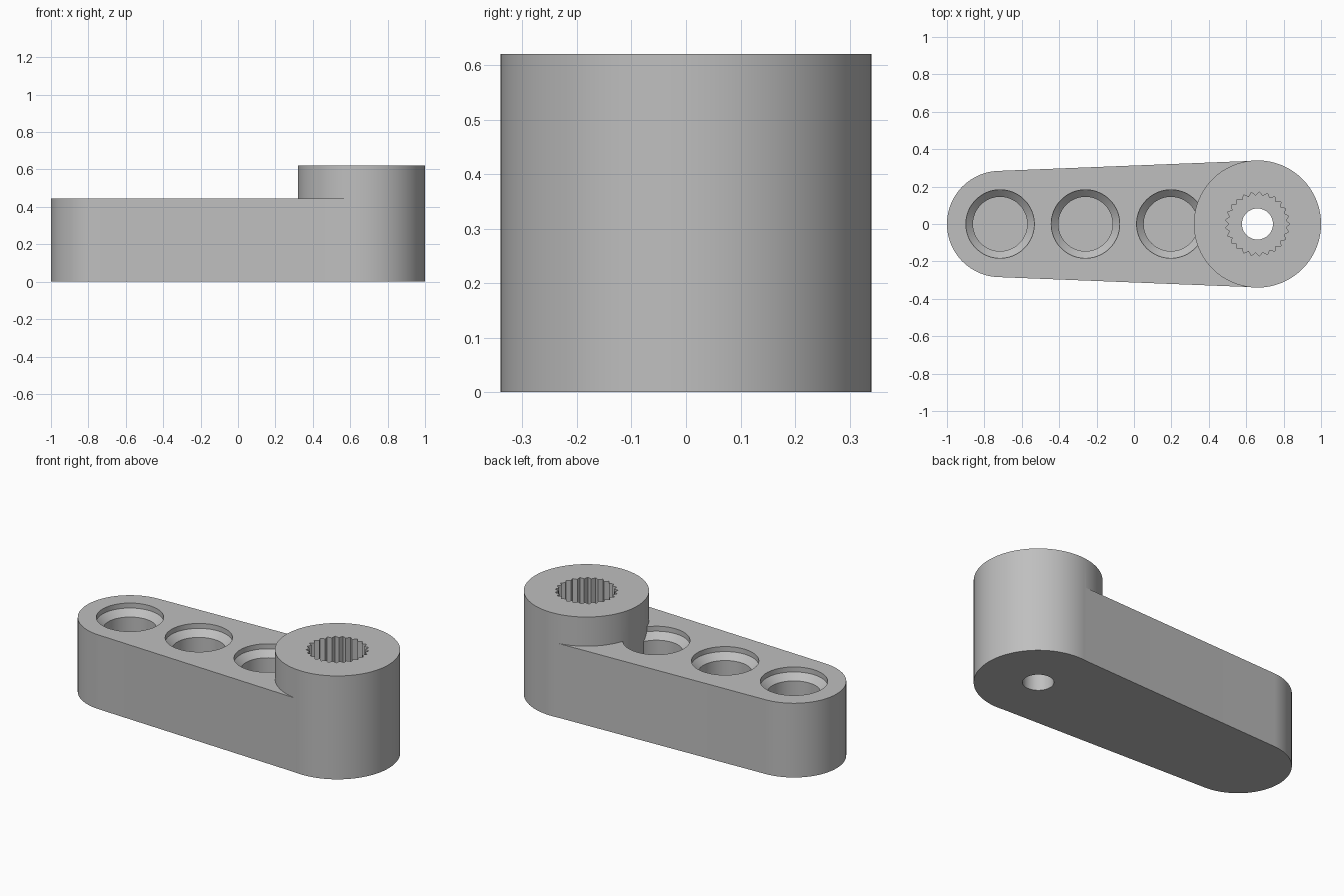
import bpy, bmesh, math

if "Cube" in bpy.data.objects:
    bpy.data.objects.remove(bpy.data.objects["Cube"])

ARM_H, BOSS_H = 0.445, 0.62
BOSS_X, BOSS_R = 0.66, 0.34
END_X, END_R = -0.716, 0.284

grey = bpy.data.materials.new("plain grey")
grey.diffuse_color = (0.52, 0.52, 0.52, 1)
grey.use_nodes = True
grey.node_tree.nodes["Principled BSDF"].inputs["Base Color"].default_value = grey.diffuse_color


def circle(x, r, n=96):
    return [(x + r * math.cos(2 * math.pi * i / n), r * math.sin(2 * math.pi * i / n))
            for i in range(n)]


def loft(name, sections):
    """Solid from a stack of (outline, z) sections with equal point counts."""
    bm = bmesh.new()
    rings = [[bm.verts.new((x, y, z)) for x, y in pts] for pts, z in sections]
    n = len(rings[0])
    bm.faces.new(rings[0][::-1])
    bm.faces.new(rings[-1])
    for a, b in zip(rings, rings[1:]):
        for i in range(n):
            j = (i + 1) % n
            bm.faces.new((a[i], a[j], b[j], b[i]))
    bmesh.ops.recalc_face_normals(bm, faces=bm.faces)
    mesh = bpy.data.meshes.new(name)
    bm.to_mesh(mesh)
    bm.free()
    mesh.materials.append(grey)
    ob = bpy.data.objects.new(name, mesh)
    bpy.context.collection.objects.link(ob)
    return ob


def combine(target, tool, operation):
    mod = target.modifiers.new(operation.lower(), 'BOOLEAN')
    mod.operation, mod.solver, mod.object = operation, 'EXACT', tool
    bpy.context.view_layer.objects.active = target
    bpy.ops.object.modifier_apply(modifier=mod.name)
    bpy.data.objects.remove(tool)


# Tapered arm: rounded far end, straight sides running into the boss
lean = math.asin((BOSS_R - END_R) / (BOSS_X - END_X))
start, stop = math.pi / 2 + lean, 1.5 * math.pi - lean
outline = [(END_X + END_R * math.cos(start + (stop - start) * i / 48),
            END_R * math.sin(start + (stop - start) * i / 48)) for i in range(49)]
outline += [(0.63, -0.3375), (0.63, 0.3375)]
arm = loft("lever_arm", [(outline, 0), (outline, ARM_H)])

# Three blind pin holes, each with a recessed rim and a sloped shoulder
for i in range(3):
    x = END_X + i * 0.4565
    wide, narrow = circle(x, 0.183), circle(x, 0.145)
    combine(arm, loft("hole_cutter", [(narrow, 0.08), (narrow, ARM_H - 0.066),
                                      (wide, ARM_H - 0.03), (wide, 0.7)]), 'DIFFERENCE')

# Round boss
disc = circle(BOSS_X, BOSS_R, 128)
combine(arm, loft("boss", [(disc, 0), (disc, BOSS_H)]), 'UNION')

# Toothed socket with 25 teeth, and the screw hole right through
teeth = [(BOSS_X + r * math.cos(a), r * math.sin(a)) for r, a in
         ((0.172 if i % 2 == 0 else 0.152, math.pi * i / 25) for i in range(50))]
combine(arm, loft("socket_cutter", [(teeth, 0.39), (teeth, 0.8)]), 'DIFFERENCE')
bore = circle(BOSS_X, 0.083, 64)
combine(arm, loft("screw_cutter", [(bore, -0.1), (bore, 0.5)]), 'DIFFERENCE')

# Smooth curves, sharp corners
bpy.ops.object.select_all(action='DESELECT')
arm.select_set(True)
bpy.context.view_layer.objects.active = arm
bpy.ops.object.shade_smooth_by_angle(angle=math.radians(25))
